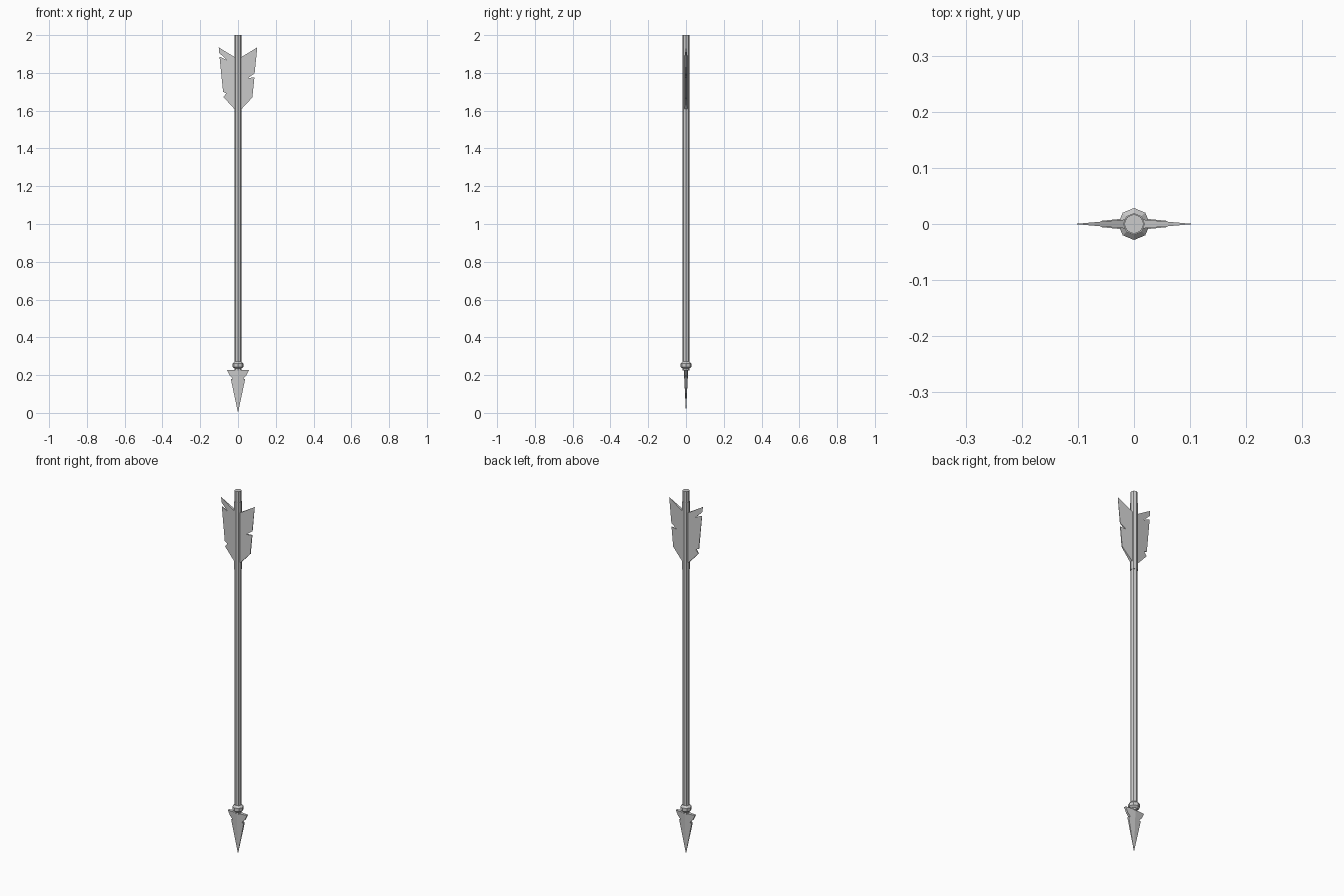
import bpy, math

if "Cube" in bpy.data.objects:
    bpy.data.objects.remove(bpy.data.objects["Cube"])


def make_object(name, verts, faces):
    mesh = bpy.data.meshes.new(name)
    mesh.from_pydata(verts, [], faces)
    mesh.validate()
    mesh.update()
    obj = bpy.data.objects.new(name, mesh)
    bpy.context.collection.objects.link(obj)
    return obj


def lathe(name, profile, sides=8):
    """Capped, flat-faced turned part from (radius, z) pairs, bottom to top."""
    verts = [(r * math.cos(math.tau * i / sides), r * math.sin(math.tau * i / sides), z)
             for r, z in profile for i in range(sides)]
    faces = [(k * sides + i, k * sides + (i + 1) % sides,
              (k + 1) * sides + (i + 1) % sides, (k + 1) * sides + i)
             for k in range(len(profile) - 1) for i in range(sides)]
    faces.append(tuple(reversed(range(sides))))
    faces.append(tuple(range(len(verts) - sides, len(verts))))
    return make_object(name, verts, faces)


def blade(name, outline, thickness, side=1):
    """Wedge-shaped plate from a counter-clockwise (x, z) half outline."""
    n = len(outline)
    verts = [(side * x, s * thickness(x, z), z) for s in (-1, 1) for x, z in outline]
    faces = [tuple(range(n)), tuple(reversed(range(n, 2 * n)))]
    faces += [(i, i + n, (i + 1) % n + n, (i + 1) % n) for i in range(n)]
    if side < 0:
        faces = [f[::-1] for f in faces]
    return make_object(name, verts, faces)


# Shaft, fletching sleeve and collar
lathe("shaft", [(0.0175, 0.225), (0.0175, 2.0)])
lathe("fletching_sleeve", [(0.0195, 1.565), (0.0195, 1.94)])
lathe("collar", [(0.018, 0.235), (0.0285, 0.244), (0.0285, 0.262), (0.018, 0.272)])

# Barbed arrowhead, mirrored about its centre ridge
head = blade("arrowhead",
             [(0, 0), (0.038, 0.18), (0.029, 0.179), (0.033, 0.188),
              (0.045, 0.2), (0.058, 0.228), (0, 0.228)],
             lambda x, z: 0.0001 + 0.05 * z - 0.1 * x)
mirror = head.modifiers.new("Mirror", 'MIRROR')
mirror.use_clip = True

# Two feather vanes with different nicks, thinning to the outer edge
feather = lambda x, z: 0.0003 + 0.009 * max(0, 1 - x / 0.103)
blade("vane_right",
      [(0.012, 1.605), (0.02, 1.61), (0.076, 1.67), (0.087, 1.777), (0.052, 1.772),
       (0.088, 1.798), (0.102, 1.935), (0.02, 1.885), (0.012, 1.88)], feather)
blade("vane_left",
      [(0.012, 1.605), (0.02, 1.61), (0.077, 1.672), (0.062, 1.692), (0.079, 1.7),
       (0.098, 1.886), (0.06, 1.868), (0.101, 1.908), (0.102, 1.935),
       (0.02, 1.885), (0.012, 1.88)], feather, side=-1)
